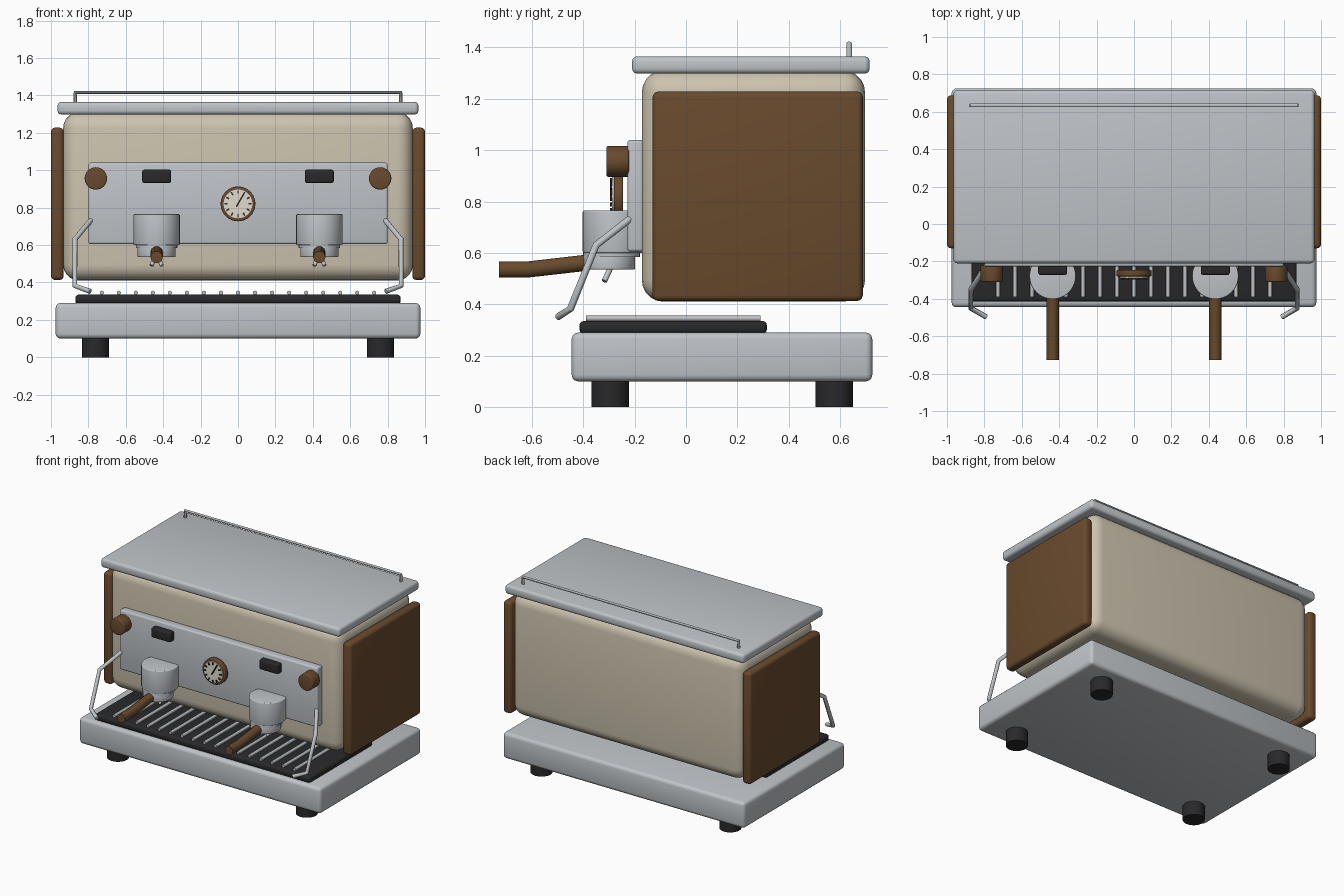
import bpy, math
from mathutils import Vector

if "Cube" in bpy.data.objects:
    bpy.data.objects.remove(bpy.data.objects["Cube"])


def material(name, rgb):
    m = bpy.data.materials.new(name)
    m.diffuse_color = (*rgb, 1)
    m.use_nodes = True
    m.node_tree.nodes["Principled BSDF"].inputs["Base Color"].default_value = m.diffuse_color
    return m


STEEL = material("steel", (0.52, 0.55, 0.58))
CREAM = material("cream enamel", (0.61, 0.55, 0.43))
WOOD = material("walnut wood", (0.14, 0.068, 0.026))
BLACK = material("black rubber", (0.022, 0.022, 0.024))
DIAL = material("dial white", (0.75, 0.71, 0.60))


def finish(ob, name, mat, bevel=0, segments=3):
    ob.name = name
    ob.data.materials.append(mat)
    if bevel:
        b = ob.modifiers.new("round", 'BEVEL')
        b.width, b.segments = bevel, segments
        b.limit_method = 'ANGLE'
    bpy.ops.object.select_all(action='DESELECT')
    ob.select_set(True)
    bpy.context.view_layer.objects.active = ob
    if bevel:
        bpy.ops.object.modifier_apply(modifier="round")
    bpy.ops.object.shade_smooth_by_angle(angle=math.radians(40))
    return ob


def box(name, mat, x, y, z, bevel=0, segments=3):
    """Box from (min, max) ranges on each axis."""
    c = [(a + b) / 2 for a, b in (x, y, z)]
    bpy.ops.mesh.primitive_cube_add(size=1, location=c)
    ob = bpy.context.object
    ob.scale = [b - a for a, b in (x, y, z)]
    bpy.ops.object.transform_apply(location=False, rotation=False, scale=True)
    return finish(ob, name, mat, bevel, segments)


def cylinder(name, mat, start, end, r, bevel=0, sides=32):
    a, b = Vector(start), Vector(end)
    d = b - a
    bpy.ops.mesh.primitive_cylinder_add(
        vertices=sides, radius=r, depth=d.length, location=(a + b) / 2,
        rotation=d.to_track_quat('Z', 'Y').to_euler())
    return finish(bpy.context.object, name, mat, bevel)


def tube(name, mat, points, r):
    """Round bar following a bent path."""
    cu = bpy.data.curves.new(name, 'CURVE')
    cu.dimensions = '3D'
    cu.bevel_depth, cu.bevel_resolution, cu.use_fill_caps = r, 3, True
    s = cu.splines.new('POLY')
    s.points.add(len(points) - 1)
    for p, q in zip(s.points, points):
        p.co = (*q, 1)
    ob = bpy.data.objects.new(name, cu)
    bpy.context.collection.objects.link(ob)
    bpy.ops.object.select_all(action='DESELECT')
    ob.select_set(True)
    bpy.context.view_layer.objects.active = ob
    bpy.ops.object.convert(target='MESH')
    ob = bpy.context.object
    ob.data.materials.clear()
    return finish(ob, name, mat)


# Main housing
box("base", STEEL, (-0.975, 0.975), (-0.445, 0.725), (0.10, 0.29), 0.025)
box("body", CREAM, (-0.935, 0.935), (-0.172, 0.697), (0.41, 1.31), 0.085, 5)
box("top_tray", STEEL, (-0.965, 0.965), (-0.21, 0.715), (1.298, 1.365), 0.02)
box("front_panel", STEEL, (-0.80, 0.80), (-0.228, -0.165), (0.605, 1.04), 0.012)

# Cup rail along the back of the top
tube("cup_rail", STEEL, [(-0.87, 0.635, 1.355), (-0.87, 0.635, 1.415),
                         (0.87, 0.635, 1.415), (0.87, 0.635, 1.355)], 0.011)

# Drip tray and grate
box("drip_tray", BLACK, (-0.87, 0.87), (-0.415, 0.315), (0.285, 0.335), 0.018)
for i in range(-8, 9):
    x = i * 0.091
    cylinder("grate_bar", STEEL, (x, -0.39, 0.345), (x, 0.29, 0.345), 0.011, sides=12)

for s in (-1, 1):
    # Side panels, feet and knobs
    box("side_panel", WOOD, sorted((s * 0.932, s * 1.0)), (-0.13, 0.688), (0.413, 1.228), 0.022)
    for y in (-0.295, 0.577):
        cylinder("foot", BLACK, (s * 0.762, y, 0), (s * 0.762, y, 0.105), 0.073)
    cylinder("knob", WOOD, (s * 0.76, -0.31, 0.956), (s * 0.76, -0.222, 0.956), 0.06, 0.008)

    # Switch
    g = s * 0.435
    box("switch", BLACK, (g - 0.077, g + 0.077), (-0.272, -0.22), (0.932, 1.003), 0.01)

    # Brew group with filter holder and handle
    cylinder("group_head", STEEL, (g, -0.278, 0.60), (g, -0.278, 0.765), 0.124, 0.006, 40)
    cylinder("group_collar", STEEL, (g, -0.29, 0.585), (g, -0.29, 0.605), 0.111)
    cylinder("filter_holder", STEEL, (g, -0.30, 0.535), (g, -0.30, 0.59), 0.102, 0.006)
    tube("filter_handle", WOOD, [(g, -0.385, 0.562), (g, -0.41, 0.559),
                                 (g, -0.62, 0.535), (g, -0.728, 0.535)], 0.033)
    for t in (-1, 1):
        cylinder("spout", STEEL, (g, -0.29, 0.55), (g + t * 0.028, -0.318, 0.49), 0.011, sides=12)

    # Steam wand
    tube("steam_wand", STEEL, [(s * 0.785, -0.215, 0.735), (s * 0.872, -0.35, 0.63),
                               (s * 0.872, -0.45, 0.382), (s * 0.79, -0.497, 0.352)], 0.014)

# Pressure gauge with tick marks and needle
cz = 0.82
cylinder("gauge_ring", WOOD, (0, -0.28, cz), (0, -0.245, cz), 0.093, 0.006, 40)
cylinder("gauge_face", DIAL, (0, -0.288, cz), (0, -0.279, cz), 0.077, sides=40)


def mark(name, angle, r0, r1, w):
    d = Vector((math.sin(angle), 0, math.cos(angle)))
    ob = box(name, BLACK, (-w, w), (-0.004, 0.004), (-(r1 - r0) / 2, (r1 - r0) / 2))
    ob.location = Vector((0, -0.292, cz)) + d * (r0 + r1) / 2
    ob.rotation_euler = (0, angle, 0)


for i in range(12):
    mark("gauge_tick", i * math.tau / 12, 0.055, 0.072, 0.004)
mark("gauge_needle", math.radians(30), -0.018, 0.058, 0.004)
